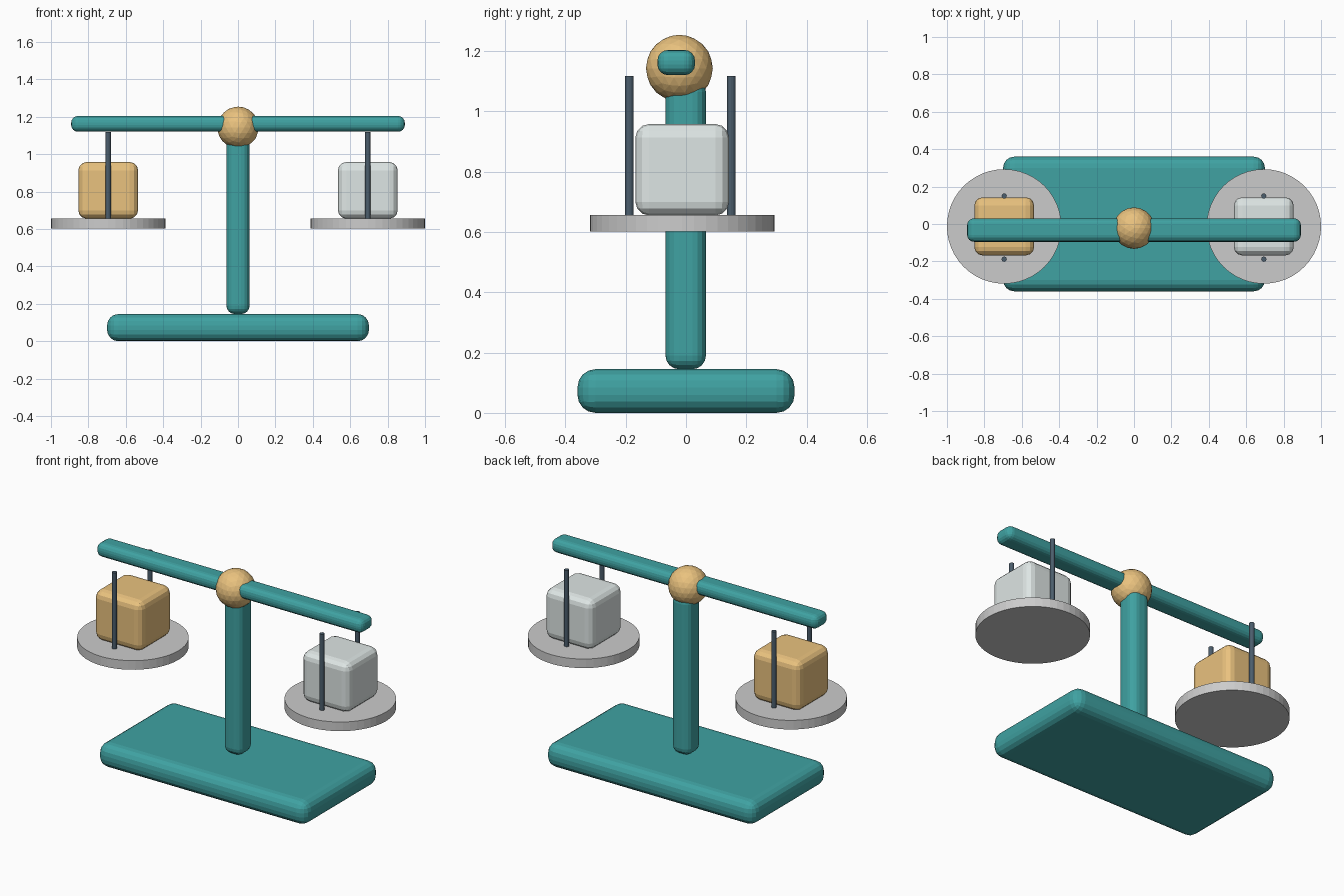
import bpy
from math import radians

if "Cube" in bpy.data.objects:
    bpy.data.objects.remove(bpy.data.objects["Cube"])


def material(name, rgb):
    m = bpy.data.materials.new(name)
    m.diffuse_color = (*rgb, 1)
    m.use_nodes = True
    m.node_tree.nodes["Principled BSDF"].inputs["Base Color"].default_value = m.diffuse_color
    return m


TEAL = material("teal", (0.05, 0.36, 0.36))
GOLD = material("gold", (0.82, 0.54, 0.21))
SILVER = material("silver", (0.73, 0.79, 0.78))
SLATE = material("slate", (0.07, 0.11, 0.15))


def finish(name, mat):
    ob = bpy.context.object
    ob.name = name
    if mat:
        ob.data.materials.append(mat)
    return ob


def rounded_box(name, lo, hi, radius, segments, mat):
    centre = [(a + b) / 2 for a, b in zip(lo, hi)]
    bpy.ops.mesh.primitive_cube_add(size=1, location=centre)
    ob = finish(name, mat)
    ob.scale = [b - a for a, b in zip(lo, hi)]
    bpy.ops.object.transform_apply(location=False, rotation=False, scale=True)
    bevel = ob.modifiers.new("rounding", 'BEVEL')
    bevel.width = radius
    bevel.segments = segments
    bevel.limit_method = 'ANGLE'
    bevel.angle_limit = radians(30)
    return ob


def disc(name, x, y, z0, z1, radius, sides, mat=None):
    bpy.ops.mesh.primitive_cylinder_add(vertices=sides, radius=radius, depth=z1 - z0,
                                        location=(x, y, (z0 + z1) / 2))
    return finish(name, mat)


# Stand: base slab, post and crossbeam
rounded_box("base", (-0.7, -0.36, 0), (0.7, 0.36, 0.145), 0.06, 4, TEAL)
rounded_box("post", (-0.062, -0.068, 0.145), (0.062, 0.066, 1.11), 0.045, 4, TEAL)
rounded_box("beam", (-0.892, -0.095, 1.12), (0.892, 0.03, 1.204), 0.036, 4, TEAL)

# Faceted pivot ball
bpy.ops.mesh.primitive_ico_sphere_add(subdivisions=3, radius=0.111, location=(0, -0.022, 1.143))
finish("pivot_ball", GOLD)

# Pans, hanger rods and weights on both sides
for side, sx, mat in (("left", -1, GOLD), ("right", 1, SILVER)):
    x = sx * 0.694
    disc(side + "_pan", x, -0.013, 0.602, 0.657, 0.306, 48)
    for place, y in (("front", -0.188), ("back", 0.15)):
        disc(f"{side}_{place}_rod", x, y, 0.645, 1.118, 0.014, 12, SLATE)
    rounded_box(side + "_weight", (x - 0.16, -0.168, 0.655), (x + 0.16, 0.143, 0.958),
                0.045, 3, mat)
